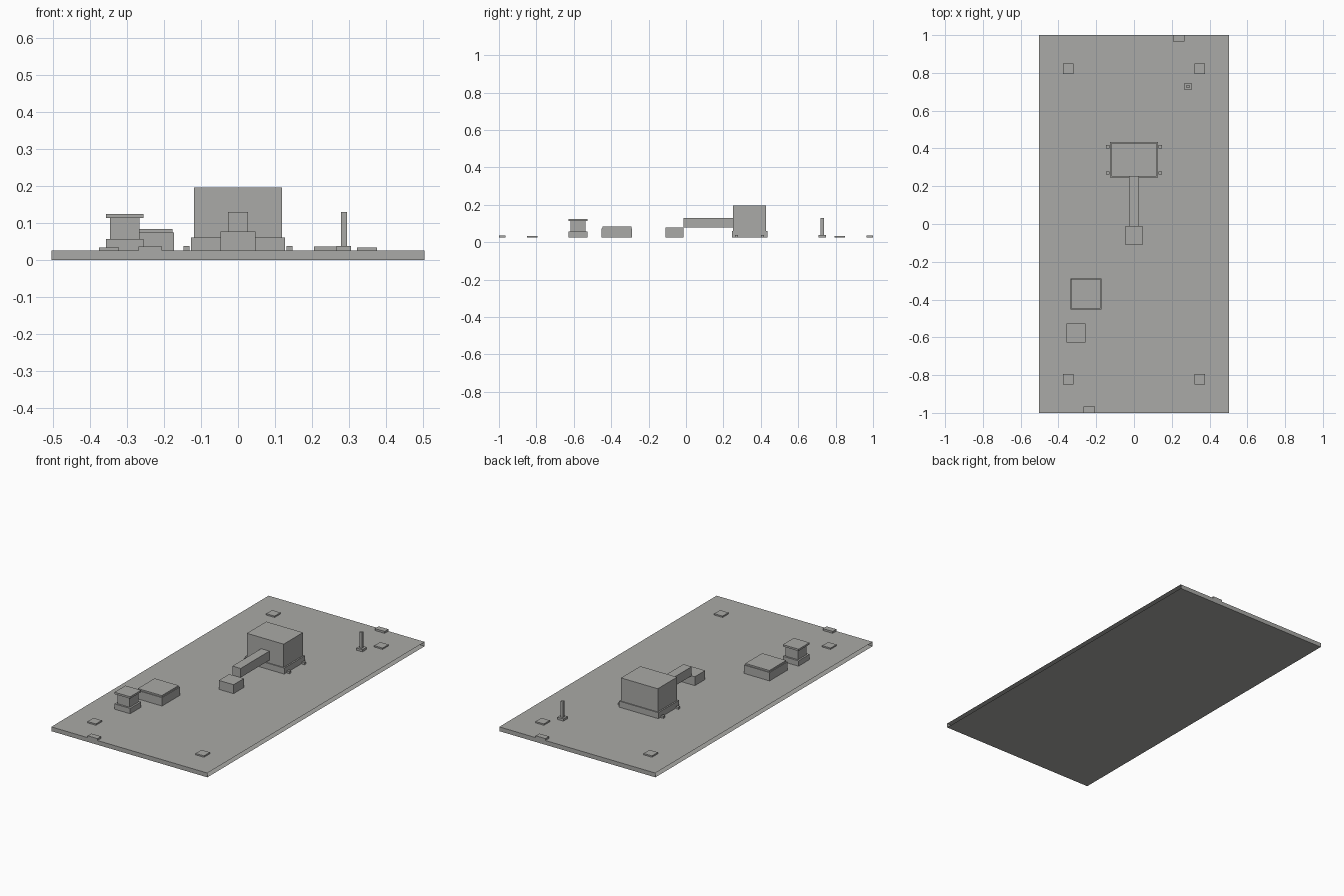
import bpy
import bmesh

if "Cube" in bpy.data.objects:
    bpy.data.objects.remove(bpy.data.objects["Cube"], do_unlink=True)

stone = bpy.data.materials.new("warm grey")
stone.use_nodes = True
colour = (0.40, 0.40, 0.385, 1.0)
stone.diffuse_color = colour
stone.node_tree.nodes["Principled BSDF"].inputs["Base Color"].default_value = colour

GROUND = 0.025


def box(name, centre, size, bottom, top, open_sides=False):
    """Box from its plan centre, plan size and height range."""
    bm = bmesh.new()
    bmesh.ops.create_cube(bm, size=1)
    for v in bm.verts:
        v.co.x = centre[0] + v.co.x * size[0]
        v.co.y = centre[1] + v.co.y * size[1]
        v.co.z = bottom + (v.co.z + 0.5) * (top - bottom)
    if open_sides:
        bm.normal_update()
        ends = [f for f in bm.faces if abs(f.normal.x) > 0.9]
        bmesh.ops.delete(bm, geom=ends, context='FACES_ONLY')
    mesh = bpy.data.meshes.new(name)
    bm.to_mesh(mesh)
    bm.free()
    mesh.materials.append(stone)
    obj = bpy.data.objects.new(name, mesh)
    bpy.context.collection.objects.link(obj)
    return obj


# Ground slab, open along its two long sides
box("ground_slab", (0, 0), (1.006, 2.0), 0, GROUND, open_sides=True)

# Main hall on a plinth with four corner feet
hall = (0, 0.34)
box("hall_plinth", hall, (0.253, 0.19), GROUND, 0.06)
box("hall_body", hall, (0.237, 0.178), 0.06, 0.195)
for sx in (-1, 1):
    for sy in (-1, 1):
        box("hall_foot", (sx * 0.139, hall[1] + sy * 0.069), (0.016, 0.016), GROUND, 0.038)

# Raised passage and the block at its end
box("passage", (0, 0.119), (0.053, 0.266), 0.077, 0.13)
box("end_block", (0, -0.061), (0.095, 0.095), GROUND, 0.077)

# Low block with a lid
low = (-0.255, -0.37)
box("low_block", low, (0.164, 0.164), GROUND, 0.074)
box("low_block_lid", low, (0.155, 0.155), 0.074, 0.083)

# Pedestal: base, shaft and cap
pedestal = (-0.306, -0.577)
box("pedestal_base", pedestal, (0.101, 0.101), GROUND, 0.056)
box("pedestal_shaft", pedestal, (0.08, 0.08), 0.056, 0.113)
box("pedestal_cap", pedestal, (0.101, 0.101), 0.113, 0.124)

# Thin post on a small foot
post = (0.286, 0.728)
box("post_foot", post, (0.039, 0.039), GROUND, 0.038)
box("post_shaft", post, (0.017, 0.017), 0.038, 0.13)

# Corner pads and edge pads
for sx in (-1, 1):
    for sy in (-1, 1):
        box("corner_pad", (sx * 0.348, sy * 0.822), (0.054, 0.054), GROUND, 0.033)
    box("edge_pad", (sx * 0.237, sx * 0.983), (0.063, 0.034), GROUND, 0.036)
